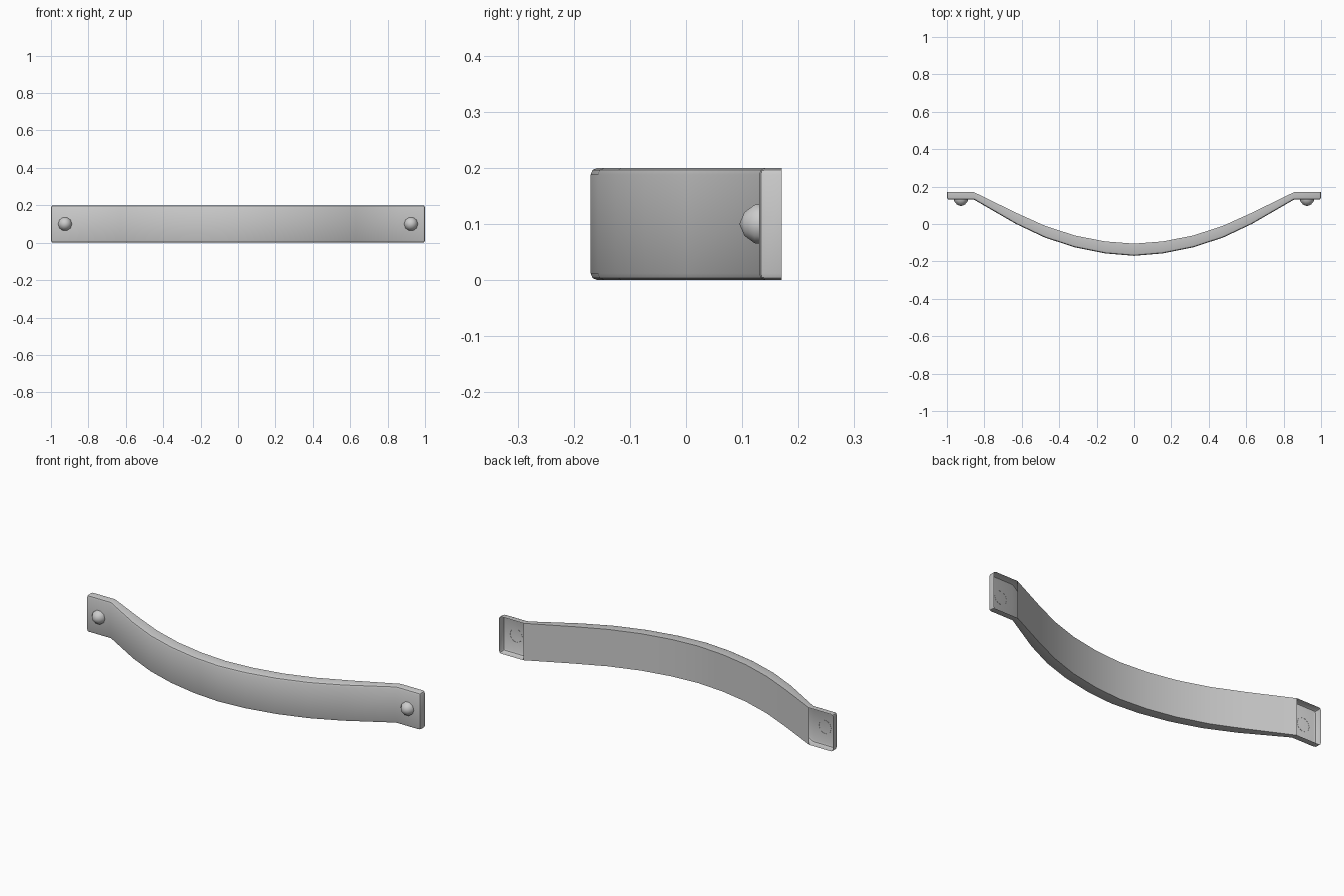
import bpy, bmesh, math
from mathutils import Matrix

if "Cube" in bpy.data.objects:
    bpy.data.objects.remove(bpy.data.objects["Cube"])

H = 0.2
# Half plan: x, back y, front y (end pad, then bowed grip to the middle)
HALF = [(1.0, .17, .13), (.855, .17, .13), (.63, .06, 0.0), (.475, -.01, -.073),
        (.315, -.062, -.125), (.155, -.093, -.157), (0, -.105, -.17)]
stations = [(-x, b, f) for x, b, f in HALF] + HALF[-2::-1]


def finish(bm, name, angle):
    me = bpy.data.meshes.new(name)
    bm.to_mesh(me)
    bm.free()
    ob = bpy.data.objects.new(name, me)
    bpy.context.collection.objects.link(ob)
    bpy.ops.object.select_all(action='DESELECT')
    ob.select_set(True)
    bpy.context.view_layer.objects.active = ob
    bpy.ops.object.shade_smooth_by_angle(angle=math.radians(angle))
    return ob


# Handle strap: four-corner sections swept along the plan, pad backs left open
bm = bmesh.new()
rings = [[bm.verts.new(p) for p in ((x, b, 0), (x, f, 0), (x, f, H), (x, b, H))]
         for x, b, f in stations]
last = len(rings) - 2
for i, (p, q) in enumerate(zip(rings, rings[1:])):
    for k in range(4):
        if k == 3 and i in (0, last):
            continue
        n = (k + 1) % 4
        bm.faces.new((p[k], q[k], q[n], p[n]))
bm.faces.new(rings[0])
bm.faces.new(rings[-1][::-1])
bmesh.ops.recalc_face_normals(bm, faces=bm.faces)

# Soften the front rim
rim = []
for p, q in zip(rings, rings[1:]):
    rim += [bm.edges.get((p[1], q[1])), bm.edges.get((p[2], q[2]))]
for r in (rings[0], rings[-1]):
    rim += [bm.edges.get((r[1], r[2])), bm.edges.get((r[0], r[1])), bm.edges.get((r[2], r[3]))]
bmesh.ops.bevel(bm, geom=rim, offset=.012, segments=2, profile=.5,
                affect='EDGES', clamp_overlap=True)
finish(bm, "handle_strap", 35)

# Domed rivets on both pads
for side, x in (("left", -.925), ("right", .925)):
    bm = bmesh.new()
    levels = [(.131, .037), (.122, .036), (.104, .022)]
    rings = [[bm.verts.new((x + r * math.cos(a * math.tau / 10), y,
                            H / 2 + r * math.sin(a * math.tau / 10)))
              for a in range(10)] for y, r in levels]
    tip = bm.verts.new((x, .095, H / 2))
    for j in range(10):
        n = (j + 1) % 10
        for p, q in zip(rings, rings[1:]):
            bm.faces.new((p[j], p[n], q[n], q[j]))
        bm.faces.new((rings[-1][j], rings[-1][n], tip))
    bmesh.ops.recalc_face_normals(bm, faces=bm.faces)
    # open dome: make sure the normals face forward
    if sum(f.normal.y for f in bm.faces) > 0:
        bmesh.ops.reverse_faces(bm, faces=bm.faces)
    finish(bm, "rivet_" + side, 60)
